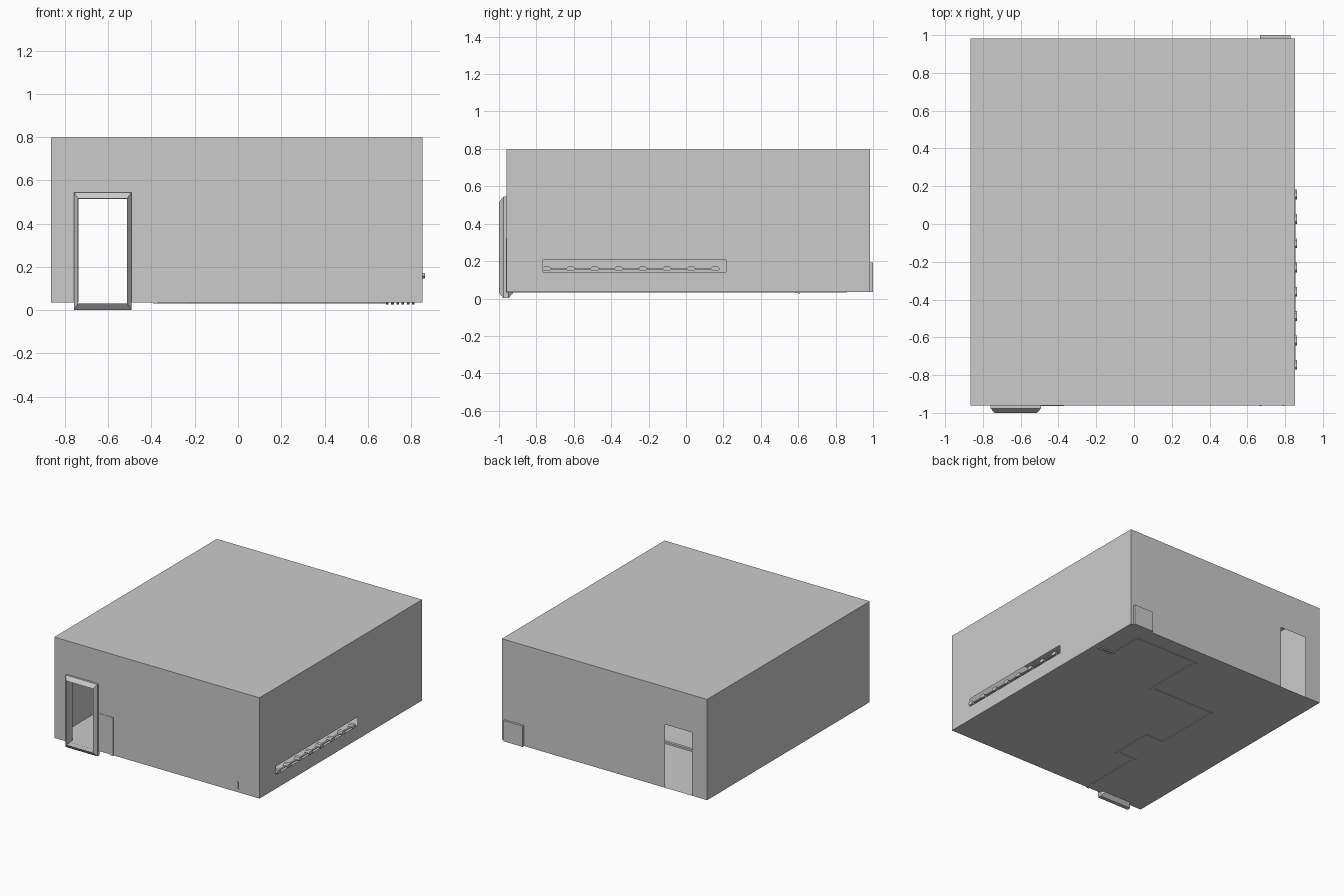
import bpy, bmesh
from mathutils import Vector

if "Cube" in bpy.data.objects:
    bpy.data.objects.remove(bpy.data.objects["Cube"])

X0, X1, Y0, Y1, Z0, Z1 = -0.865, 0.852, -0.96, 0.983, 0.036, 0.798


def finish(name, bm):
    me = bpy.data.meshes.new(name)
    bm.to_mesh(me)
    bm.free()
    ob = bpy.data.objects.new(name, me)
    bpy.context.collection.objects.link(ob)
    return ob


def add_box(bm, lo, hi):
    r = bmesh.ops.create_cube(bm, size=1)
    for v in r['verts']:
        v.co = Vector([(lo[i] + hi[i]) / 2 + v.co[i] * (hi[i] - lo[i]) for i in range(3)])
    return r['verts']


def box(name, lo, hi):
    bm = bmesh.new()
    add_box(bm, lo, hi)
    return finish(name, bm)


def sheet(name, u, v, place, hole=None):
    """Thin flat panel over ranges u, v with an optional rectangular hole."""
    bm = bmesh.new()
    if hole:
        a, b, c, d = hole
        rects = [(u[0], a, v[0], v[1]), (b, u[1], v[0], v[1]), (a, b, v[0], c), (a, b, d, v[1])]
    else:
        rects = [(u[0], u[1], v[0], v[1])]
    for p, q, r, s in rects:
        if q - p > 1e-5 and s - r > 1e-5:
            bm.faces.new([bm.verts.new(place(*k)) for k in ((p, r), (q, r), (q, s), (p, s))])
    bmesh.ops.remove_doubles(bm, verts=bm.verts, dist=1e-5)
    return finish(name, bm)


# Room shell: thin walls with two doorways and a side slot
door = (-0.738, -0.512, Z0, 0.515)
sheet("floor", (X0, X1), (Y0, Y1), lambda a, b: (a, -Y0 - 0.96 + b, Z0))
sheet("ceiling", (X0, X1), (Y0, Y1), lambda a, b: (a, b, Z1))
sheet("front_wall", (X0, X1), (Z0, Z1), lambda a, b: (a, Y0, b), door)
sheet("back_wall", (X0, X1), (Z0, Z1), lambda a, b: (a, Y1, b), door)
sheet("left_wall", (Y0, Y1), (Z0, Z1), lambda a, b: (X0, a, b))
sheet("right_wall", (Y0, Y1), (Z0, Z1), lambda a, b: (X1, a, b), (-0.765, 0.213, 0.142, 0.205))

# Bevelled door frame: six-sided profile carried round the doorway
bm = bmesh.new()
cx, cz, w, h = -0.626, 0.2735, 0.133, 0.2715
inset_x, inset_z = 0.02, 0.029
profile = [(0, -0.014), (1, -0.038), (1, 0.038), (0, 0.014)]
rings = []
for sx, sz in ((-1, -1), (1, -1), (1, 1), (-1, 1)):
    rings.append([bm.verts.new((cx + sx * (w - t * inset_x), -0.962 + y,
                                cz + sz * (h - t * inset_z))) for t, y in profile])
for i in range(4):
    a, b = rings[i], rings[(i + 1) % 4]
    for j in range(4):
        k = (j + 1) % 4
        bm.faces.new((a[j], b[j], b[k], a[k]))
bmesh.ops.recalc_face_normals(bm, faces=bm.faces)
finish("door_frame", bm)

# Cable across the floor and up the front wall to the frame
path = [(0.68, 0.64), (0.68, 0.85), (0.16, 0.85), (0.16, 0.385), (-0.382, 0.385),
        (-0.382, -0.14), (-0.23, -0.14), (-0.23, -0.452), (-0.382, -0.452), (-0.382, -0.95)]
bm = bmesh.new()
r = 0.011
for (ax, ay), (bx, by) in zip(path, path[1:]):
    add_box(bm, (min(ax, bx) - r, min(ay, by) - r, 0.032),
            (max(ax, bx) + r, max(ay, by) + r, 0.05))
add_box(bm, (-0.393, -0.963, 0.032), (-0.371, -0.945, 0.322))
add_box(bm, (-0.514, -0.963, 0.304), (-0.371, -0.945, 0.322))
finish("cable", bm)

# Row of hexagonal studs on a rod in the side slot
bm = bmesh.new()
for i in range(8):
    y = -0.745 + i * 0.1287
    ring = [(-0.026, 0.158), (-0.014, 0.146), (0.014, 0.146),
            (0.026, 0.158), (0.014, 0.171), (-0.014, 0.171)]
    f = bm.faces.new([bm.verts.new((0.825, y + a, z)) for a, z in ring])
    g = bmesh.ops.extrude_face_region(bm, geom=[f])
    for v in g['geom']:
        if isinstance(v, bmesh.types.BMVert):
            v.co.x = 0.864
add_box(bm, (0.84, -0.765, 0.155), (0.854, 0.18, 0.162))
bmesh.ops.recalc_face_normals(bm, faces=bm.faces)
finish("slot_studs", bm)

# Cabinet poking through the back wall
box("back_cabinet", (0.667, 0.93, Z0), (0.828, 1.0, 0.192))

# Small pegs poking under the floor
bm = bmesh.new()
for i in range(6):
    x = 0.69 + i * 0.024
    for v in add_box(bm, (x - 0.006, 0.56, 0.026), (x + 0.006, 0.61, 0.05)):
        if v.co.y < 0.58:
            v.co.z += 0.009
finish("floor_pegs", bm)

# Two slim brackets showing through the front wall
for side, x in (("left", 0.67), ("right", 0.79)):
    box(side + "_bracket", (x - 0.005, -0.963, 0.06), (x + 0.005, -0.945, 0.115))
